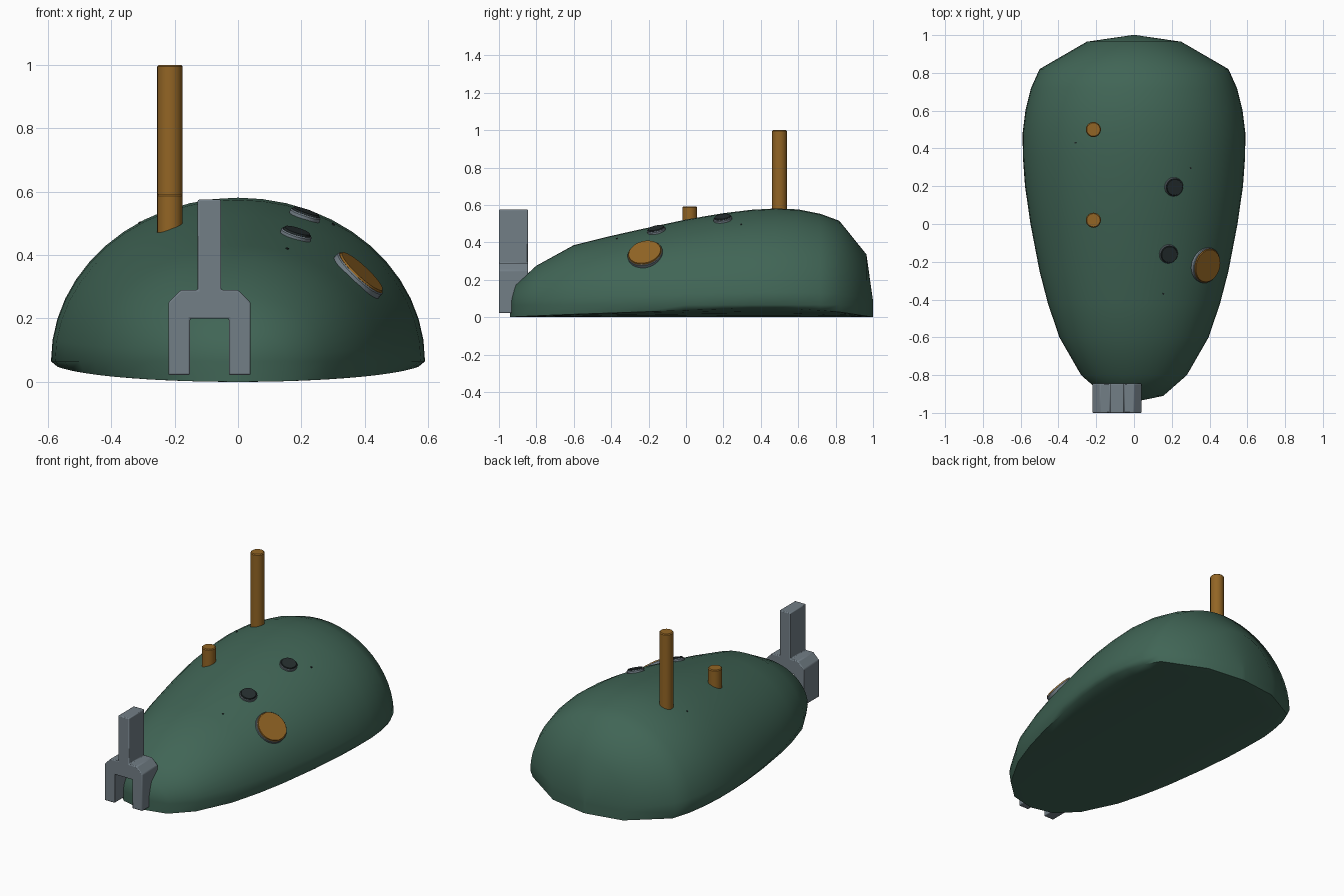
import bpy, bmesh, math
from mathutils import Vector

if "Cube" in bpy.data.objects:
    bpy.data.objects.remove(bpy.data.objects["Cube"])


def material(name, rgb):
    m = bpy.data.materials.new(name)
    m.diffuse_color = (*rgb, 1)
    m.use_nodes = True
    m.node_tree.nodes["Principled BSDF"].inputs["Base Color"].default_value = m.diffuse_color
    return m


GREEN = material("dark green", (0.052, 0.13, 0.092))
BROWN = material("amber brown", (0.29, 0.13, 0.018))
GREY = material("steel grey", (0.17, 0.21, 0.24))
BLACK = material("charcoal", (0.018, 0.026, 0.027))


def finish(name, bm, mats, angle=35):
    bmesh.ops.recalc_face_normals(bm, faces=bm.faces)
    me = bpy.data.meshes.new(name)
    bm.to_mesh(me)
    bm.free()
    for m in mats:
        me.materials.append(m)
    ob = bpy.data.objects.new(name, me)
    bpy.context.collection.objects.link(ob)
    bpy.ops.object.select_all(action='DESELECT')
    ob.select_set(True)
    bpy.context.view_layer.objects.active = ob
    bpy.ops.object.shade_smooth_by_angle(angle=math.radians(angle))
    return ob


# Domed body: half-width and crown height at stations along y
RIM = 0.065
stations = [
    (-0.94, 0.01, 0.085), (-0.91, 0.155, 0.175), (-0.80, 0.28, 0.275),
    (-0.60, 0.395, 0.385), (-0.42, 0.456, 0.43), (-0.25, 0.50, 0.468),
    (0.0, 0.548, 0.522), (0.2, 0.577, 0.556), (0.35, 0.588, 0.574),
    (0.48, 0.59, 0.581), (0.6, 0.575, 0.576), (0.72, 0.545, 0.552),
    (0.82, 0.50, 0.515), (0.965, 0.25, 0.335), (1.0, 0.01, 0.085)]
bm = bmesh.new()
rings = []
N = 24
for y, w, h in stations:
    ring = []
    for i in range(N + 1):                       # arched shell
        a = math.pi * i / N
        ring.append(bm.verts.new((w * math.cos(a), y, RIM + (h - RIM) * math.sin(a))))
    for i in range(1, N // 2):                   # shallow convex underside
        a = math.pi + math.pi * i / (N // 2)
        dip = RIM * math.sqrt(max(0, 1 - (w * math.cos(a) / 0.59) ** 2))
        ring.append(bm.verts.new((w * math.cos(a), y, RIM - dip)))
    rings.append(ring)
for r, s in zip(rings, rings[1:]):
    for i in range(len(r)):
        j = (i + 1) % len(r)
        bm.faces.new((r[i], r[j], s[j], s[i]))
bm.faces.new(rings[0])
bm.faces.new(rings[-1])
finish("body", bm, [GREEN], 50)


def surface(x, y):
    """Point and outward normal on the domed shell."""
    def z(x, y):
        for (y0, w0, h0), (y1, w1, h1) in zip(stations, stations[1:]):
            if y0 <= y <= y1:
                t = (y - y0) / (y1 - y0)
                w, h = w0 + t * (w1 - w0), h0 + t * (h1 - h0)
                return RIM + (h - RIM) * math.sqrt(max(0, 1 - (x / w) ** 2))
    e = 0.03
    n = Vector((z(x - e, y) - z(x + e, y), z(x, y - e) - z(x, y + e), 2 * e))
    return Vector((x, y, z(x, y))), n.normalized()


def turned(name, profile, centre, axis, mats, split=99, sides=32):
    """Capped solid of revolution; bands from index split use the second colour."""
    bm = bmesh.new()
    q = axis.to_track_quat('Z', 'Y')
    rs = [[bm.verts.new(centre + q @ Vector((r * math.cos(2 * math.pi * k / sides),
                                             r * math.sin(2 * math.pi * k / sides), h)))
           for k in range(sides)] for r, h in profile]
    bm.faces.new(rs[0][::-1])
    for n, (a, b) in enumerate(zip(rs, rs[1:])):
        for k in range(sides):
            f = bm.faces.new((a[k], a[(k + 1) % sides], b[(k + 1) % sides], b[k]))
            f.material_index = int(n >= split)
    bm.faces.new(rs[-1]).material_index = int(split < 99)
    return finish(name, bm, mats)


# Upright pegs: long and short
UP = Vector((0, 0, 1))
for name, y, top in (("long_peg", 0.5, 1.0), ("short_peg", 0.02, 0.592)):
    turned(name, [(0.04, 0.4), (0.04, top - 0.005), (0.035, top)],
           Vector((-0.215, y, 0)), UP, [BROWN], sides=24)

# Round pads set on the shell: grey rim with a coloured face
for name, x, y, r, face in (("large_pad", 0.38, -0.218, 0.095, BROWN),
                            ("front_button", 0.182, -0.158, 0.05, BLACK),
                            ("rear_button", 0.21, 0.197, 0.05, BLACK)):
    p, n = surface(x, y)
    turned(name, [(r, -0.03), (r, 0.008), (r - 0.003, 0.012), (r - 0.006, 0.012),
                  (r - 0.008, 0.018)], p, n, [GREY, face], split=2)

# Pin holes
for i, (x, y) in enumerate(((-0.31, 0.43), (0.3, 0.295), (0.155, -0.37))):
    p, n = surface(x, y)
    turned(f"pin_hole_{i + 1}", [(0.005, -0.004), (0.005, 0.003)], p, n, [BLACK], sides=8)

# Forked bracket: mirrored half profile extruded in y
CX = -0.09
half = [(0.061, 0.2), (0.061, 0.022), (0.13, 0.022), (0.13, 0.25),
        (0.09, 0.29), (0.037, 0.29), (0.037, 0.575)]
outline = half + [(-x, z) for x, z in reversed(half)]
bm = bmesh.new()
f = bm.faces.new([bm.verts.new((CX + x, -1.0, z)) for x, z in outline])
ext = bmesh.ops.extrude_face_region(bm, geom=[f])
bmesh.ops.translate(bm, vec=(0, 0.155, 0),
                    verts=[v for v in ext['geom'] if isinstance(v, bmesh.types.BMVert)])
ob = finish("fork_bracket", bm, [GREY], 30)
bev = ob.modifiers.new("soft_edges", 'BEVEL')
bev.width = 0.005
bev.segments = 2
